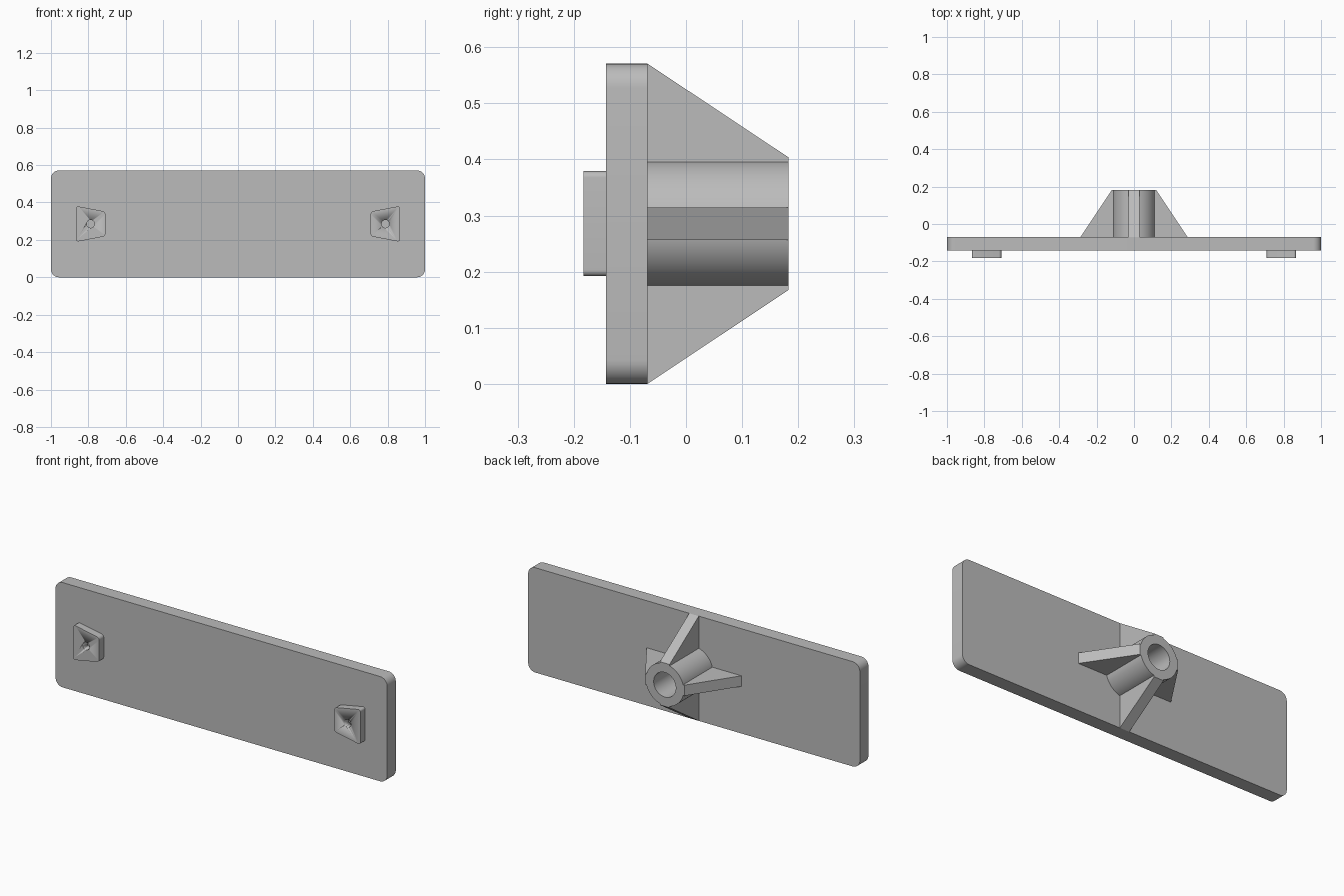
import bpy, bmesh
from math import pi
from mathutils import Vector, Matrix

cube = bpy.data.objects.get("Cube")
if cube:
    bpy.data.objects.remove(cube, do_unlink=True)

grey = bpy.data.materials.new("plain grey")
grey.use_nodes = True
colour = (0.5, 0.5, 0.5, 1)
grey.diffuse_color = colour
grey.node_tree.nodes["Principled BSDF"].inputs["Base Color"].default_value = colour

MID_Z = 0.2855            # height of the tube axis
FRONT, BACK, END = -0.143, -0.069, 0.183
PAD_FRONT = -0.183


def add_object(name, bm, smooth=True):
    bmesh.ops.recalc_face_normals(bm, faces=bm.faces)
    mesh = bpy.data.meshes.new(name)
    bm.to_mesh(mesh)
    bm.free()
    mesh.materials.append(grey)
    obj = bpy.data.objects.new(name, mesh)
    bpy.context.collection.objects.link(obj)
    if smooth:
        bpy.ops.object.select_all(action="DESELECT")
        obj.select_set(True)
        bpy.context.view_layer.objects.active = obj
        bpy.ops.object.shade_smooth_by_angle(angle=pi / 6)
    return obj


def prism(points, direction, radius=0):
    """Extrude a flat outline and round its corners."""
    bm = bmesh.new()
    face = bm.faces.new([bm.verts.new(p) for p in points])
    out = bmesh.ops.extrude_face_region(bm, geom=[face], use_keep_orig=True)
    moved = [v for v in out["geom"] if isinstance(v, bmesh.types.BMVert)]
    bmesh.ops.translate(bm, verts=moved, vec=direction)
    if radius:
        along = Vector(direction).normalized()
        corners = [e for e in bm.edges
                   if abs((e.verts[1].co - e.verts[0].co).normalized().dot(along)) > 0.99]
        bmesh.ops.bevel(bm, geom=corners, offset=radius, offset_type="OFFSET",
                        segments=8, profile=0.5, affect="EDGES")
    return bm


# Base plate with rounded corners
outline = [(-1, FRONT, 0), (1, FRONT, 0), (1, FRONT, 2 * MID_Z), (-1, FRONT, 2 * MID_Z)]
add_object("base_plate", prism(outline, (0, BACK - FRONT, 0), 0.043))

# Tapered pads on the front, each with a small round hole
for side, name in ((1, "left"), (-1, "right")):
    outline = [(side * x, PAD_FRONT, MID_Z + z) for x, z in
               ((0.866, -0.096), (0.866, 0.096), (0.709, 0.066), (0.709, -0.066))]
    pad = add_object(name + "_pad", prism(outline, (0, FRONT - PAD_FRONT, 0), 0.014))

    bm = bmesh.new()
    place = Matrix.Translation((side * 0.788, PAD_FRONT, MID_Z)) @ Matrix.Rotation(pi / 2, 4, "X")
    bmesh.ops.create_cone(bm, cap_ends=True, segments=32, radius1=0.021, radius2=0.021,
                          depth=0.2, matrix=place)
    cutter = add_object(name + "_pad_hole_cutter", bm)
    cutter.hide_render = True
    cutter.hide_set(True)
    cut = pad.modifiers.new("hole", "BOOLEAN")
    cut.operation = "DIFFERENCE"
    cut.solver = "EXACT"
    cut.object = cutter

# Hollow tube on the back
bm = bmesh.new()
section = [bm.verts.new((r, y, 0)) for r, y in
           ((0.067, BACK), (0.114, BACK), (0.114, END), (0.067, END))]
edges = [bm.edges.new((section[i], section[(i + 1) % 4])) for i in range(4)]
bmesh.ops.spin(bm, geom=section + edges, cent=(0, 0, 0), axis=(0, 1, 0),
               angle=2 * pi, steps=64, use_merge=True)
bmesh.ops.remove_doubles(bm, verts=bm.verts, dist=0.0001)
bmesh.ops.translate(bm, verts=bm.verts, vec=(0, 0, MID_Z))
add_object("tube", bm)

# Four tapered ribs around the tube
HALF = 0.029
for i, name in enumerate(("left", "lower", "right", "upper")):
    outline = [(r, y, -HALF) for r, y in
               ((0.110, BACK), (0.2855, BACK), (0.118, END), (0.110, END))]
    bm = prism(outline, (0, 0, 2 * HALF))
    place = Matrix.Translation((0, 0, MID_Z)) @ Matrix.Rotation(i * pi / 2, 4, "Y")
    bmesh.ops.transform(bm, matrix=place, verts=bm.verts)
    add_object(name + "_rib", bm, smooth=False)
